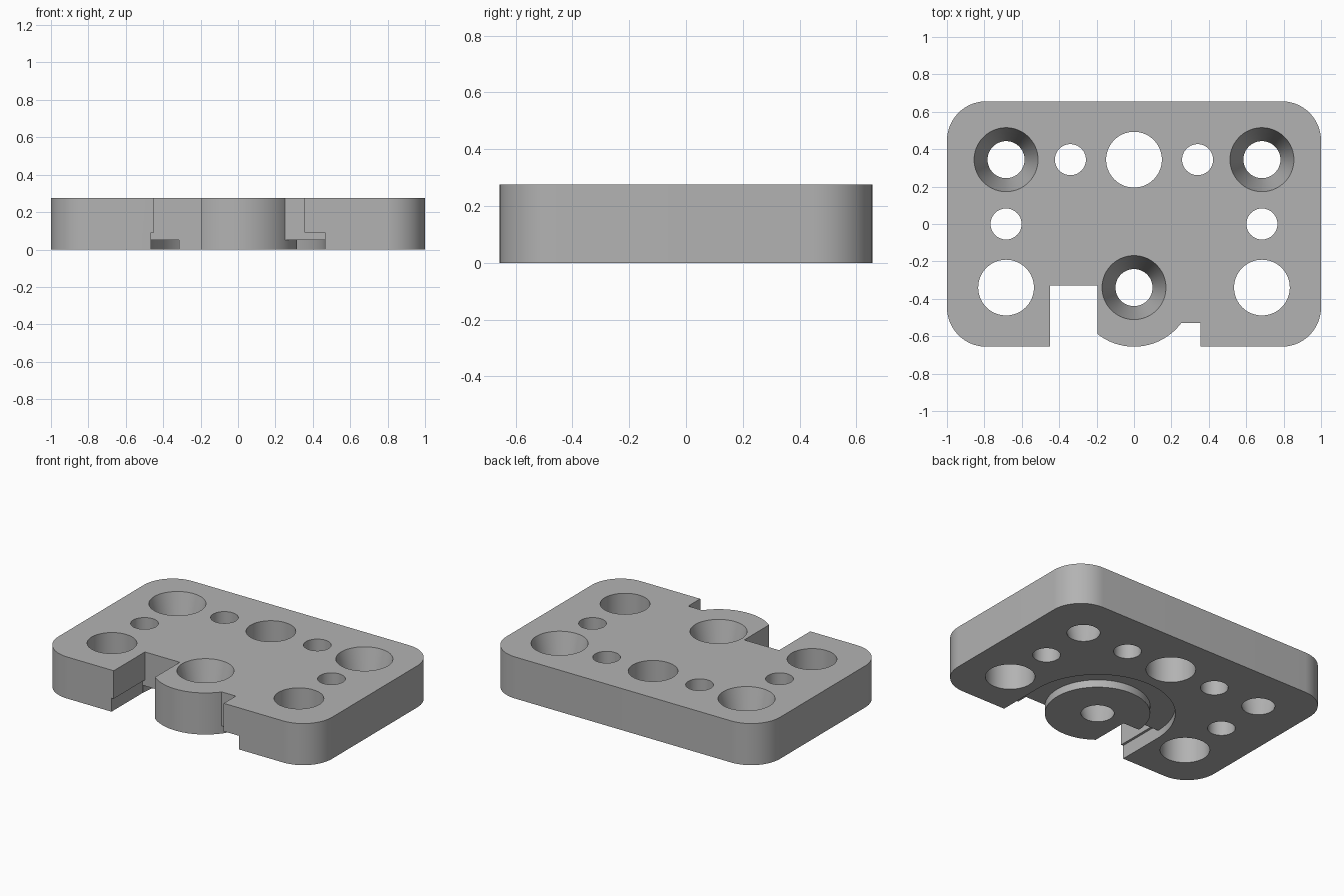
import bpy, bmesh, math

if "Cube" in bpy.data.objects:
    bpy.data.objects.remove(bpy.data.objects["Cube"], do_unlink=True)

HALF_X, HALF_Y, HEIGHT, CORNER = 1.0, 0.656, 0.275, 0.21
BOSS_Y, BOSS_R, GROOVE_R = -0.34, 0.316, 0.466
LOW, HIGH = -0.1, HEIGHT + 0.1

grey = bpy.data.materials.new("plain grey")
grey.use_nodes = True
colour = (0.45, 0.45, 0.45, 1)
grey.diffuse_color = colour
grey.node_tree.nodes["Principled BSDF"].inputs["Base Color"].default_value = colour


def make_object(name, bm):
    bmesh.ops.recalc_face_normals(bm, faces=bm.faces)
    mesh = bpy.data.meshes.new(name)
    bm.to_mesh(mesh)
    bm.free()
    mesh.materials.append(grey)
    obj = bpy.data.objects.new(name, mesh)
    bpy.context.collection.objects.link(obj)
    return obj


def prism(name, outline, z0, z1):
    bm = bmesh.new()
    base = bm.faces.new([bm.verts.new((x, y, z0)) for x, y in outline])
    top = bmesh.ops.extrude_face_region(bm, geom=[base])["geom"]
    verts = [v for v in top if isinstance(v, bmesh.types.BMVert)]
    bmesh.ops.translate(bm, verts=verts, vec=(0, 0, z1 - z0))
    return make_object(name, bm)


def box(name, x0, x1, y0, y1, z0, z1):
    return prism(name, [(x0, y0), (x1, y0), (x1, y1), (x0, y1)], z0, z1)


def arc(cx, cy, r, start, end, steps):
    angles = [math.radians(start + (end - start) * i / steps) for i in range(steps + 1)]
    return [(cx + r * math.cos(a), cy + r * math.sin(a)) for a in angles]


def cone(name, x, y, r_bottom, r_top, z0, z1):
    bm = bmesh.new()
    bmesh.ops.create_cone(bm, cap_ends=True, segments=72, radius1=r_bottom,
                          radius2=r_top, depth=z1 - z0)
    bmesh.ops.translate(bm, verts=bm.verts, vec=(x, y, (z0 + z1) / 2))
    return make_object(name, bm)


def combine(target, tool, operation):
    tool.hide_render = True
    mod = target.modifiers.new("cut", "BOOLEAN")
    mod.operation, mod.solver, mod.object = operation, "EXACT", tool
    bpy.context.view_layer.objects.active = target
    bpy.ops.object.modifier_apply(modifier=mod.name)
    bpy.data.objects.remove(tool, do_unlink=True)


# Plate with rounded corners
outline = []
for i, (sx, sy) in enumerate([(1, 1), (-1, 1), (-1, -1), (1, -1)]):
    outline += arc(sx * (HALF_X - CORNER), sy * (HALF_Y - CORNER), CORNER,
                   90 * i, 90 * i + 90, 16)
plate = prism("mounting_plate", outline, 0, HEIGHT)

# U-shaped groove underneath, deeper feet of both notches, and the open front
u_shape = arc(0, BOSS_Y, GROOVE_R, 0, 180, 48) + [(-GROOVE_R, -1), (GROOVE_R, -1)]
combine(plate, prism("groove_cutter", u_shape, LOW, 0.05), "DIFFERENCE")
combine(plate, box("left_foot", -GROOVE_R, -0.2, -1, -0.33, LOW, 0.09), "DIFFERENCE")
combine(plate, box("right_foot", -0.25, GROOVE_R, -1, -0.53, LOW, 0.09), "DIFFERENCE")
combine(plate, box("front_notch", -0.25, 0.355, -1, -0.53, LOW, HIGH), "DIFFERENCE")

# Round boss, then the square slot beside it
combine(plate, cone("boss", 0, BOSS_Y, BOSS_R, BOSS_R, 0, HEIGHT), "UNION")
combine(plate, box("slot_cutter", -0.45, -0.195, -1, -0.33, LOW, HIGH), "DIFFERENCE")

# Straight holes
straight = [(0, 0.344, 0.149)]
for side in (-1, 1):
    straight += [(side * 0.684, BOSS_Y, 0.149), (side * 0.34, 0.344, 0.083),
                 (side * 0.684, 0, 0.083)]
for x, y, r in straight:
    combine(plate, cone("hole_cutter", x, y, r, r, LOW, HIGH), "DIFFERENCE")

# Tapered holes, wide at the top
slope = (0.171 - 0.099) / HEIGHT
for x, y in [(-0.684, 0.344), (0.684, 0.344), (0, BOSS_Y)]:
    combine(plate, cone("taper_cutter", x, y, 0.099 + slope * LOW,
                        0.171 + slope * 0.1, LOW, HIGH), "DIFFERENCE")

bpy.ops.object.select_all(action="DESELECT")
plate.select_set(True)
bpy.context.view_layer.objects.active = plate
bpy.ops.object.shade_smooth_by_angle(angle=math.radians(30))
